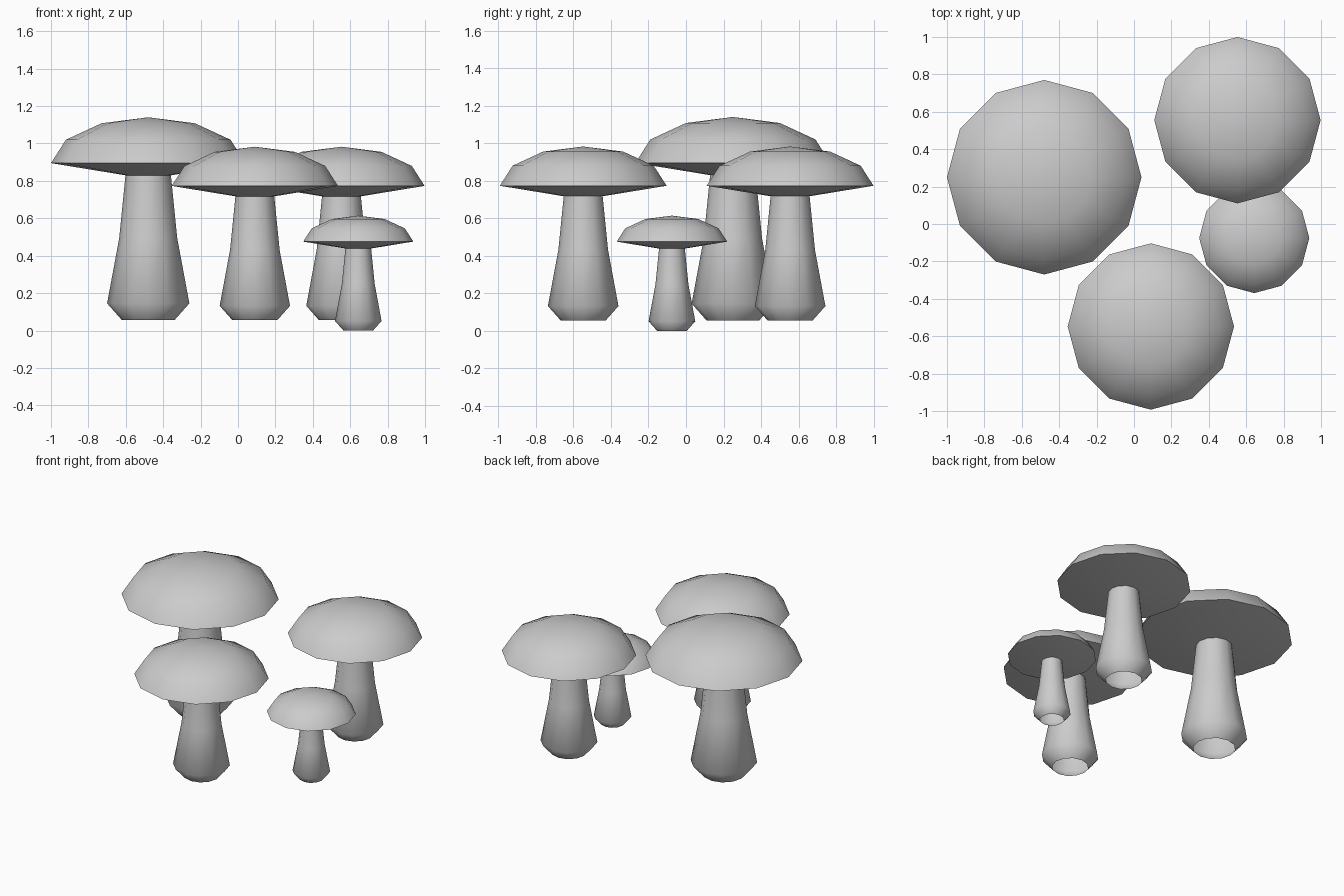
import bpy
import bmesh
import math

cube = bpy.data.objects.get("Cube")
if cube:
    bpy.data.objects.remove(cube, do_unlink=True)

SIDES = 12
GREY = (0.6, 0.6, 0.6, 1.0)

mat = bpy.data.materials.new("plain grey")
mat.use_nodes = True
mat.diffuse_color = GREY
mat.node_tree.nodes["Principled BSDF"].inputs["Base Color"].default_value = GREY

# (radius, height) profiles of the largest mushroom, from its foot upward
STEM = [(0.14, 0), (0.22, 0.09), (0.155, 0.44), (0.12, 0.79)]
CAP = [(0, 0.755), (0.52, 0.84), (0.44, 0.965), (0.25, 1.053), (0, 1.085)]


def lathe(name, profile, location, scale):
    """Spin a profile around z into a smooth low-poly part."""
    bm = bmesh.new()
    rings = []
    for r, z in profile:
        count = SIDES if r else 1
        angles = [2 * math.pi * i / SIDES for i in range(count)]
        rings.append([bm.verts.new((r * scale * math.cos(a), r * scale * math.sin(a),
                                    z * scale)) for a in angles])
    for low, high in zip(rings, rings[1:]):
        for i in range(SIDES):
            j = (i + 1) % SIDES
            corners = [low[i % len(low)], low[j % len(low)],
                       high[j % len(high)], high[i % len(high)]]
            bm.faces.new(list(dict.fromkeys(corners)))
    mesh = bpy.data.meshes.new(name)
    bm.to_mesh(mesh)
    bm.free()
    mesh.materials.append(mat)
    obj = bpy.data.objects.new(name, mesh)
    obj.location = location
    bpy.context.collection.objects.link(obj)
    bpy.ops.object.select_all(action='DESELECT')
    obj.select_set(True)
    bpy.context.view_layer.objects.active = obj
    bpy.ops.object.shade_smooth_by_angle(angle=math.radians(70))


# Four mushrooms: name, foot position, size
for label, foot, size in [
    ("large", (-0.48, 0.25, 0.055), 1.0),
    ("front", (0.09, -0.548, 0.055), 0.855),
    ("back", (0.553, 0.555, 0.055), 0.855),
    ("small", (0.643, -0.075, 0), 0.566),
]:
    lathe(label + "_stem", STEM, foot, size)
    lathe(label + "_cap", CAP, foot, size)
